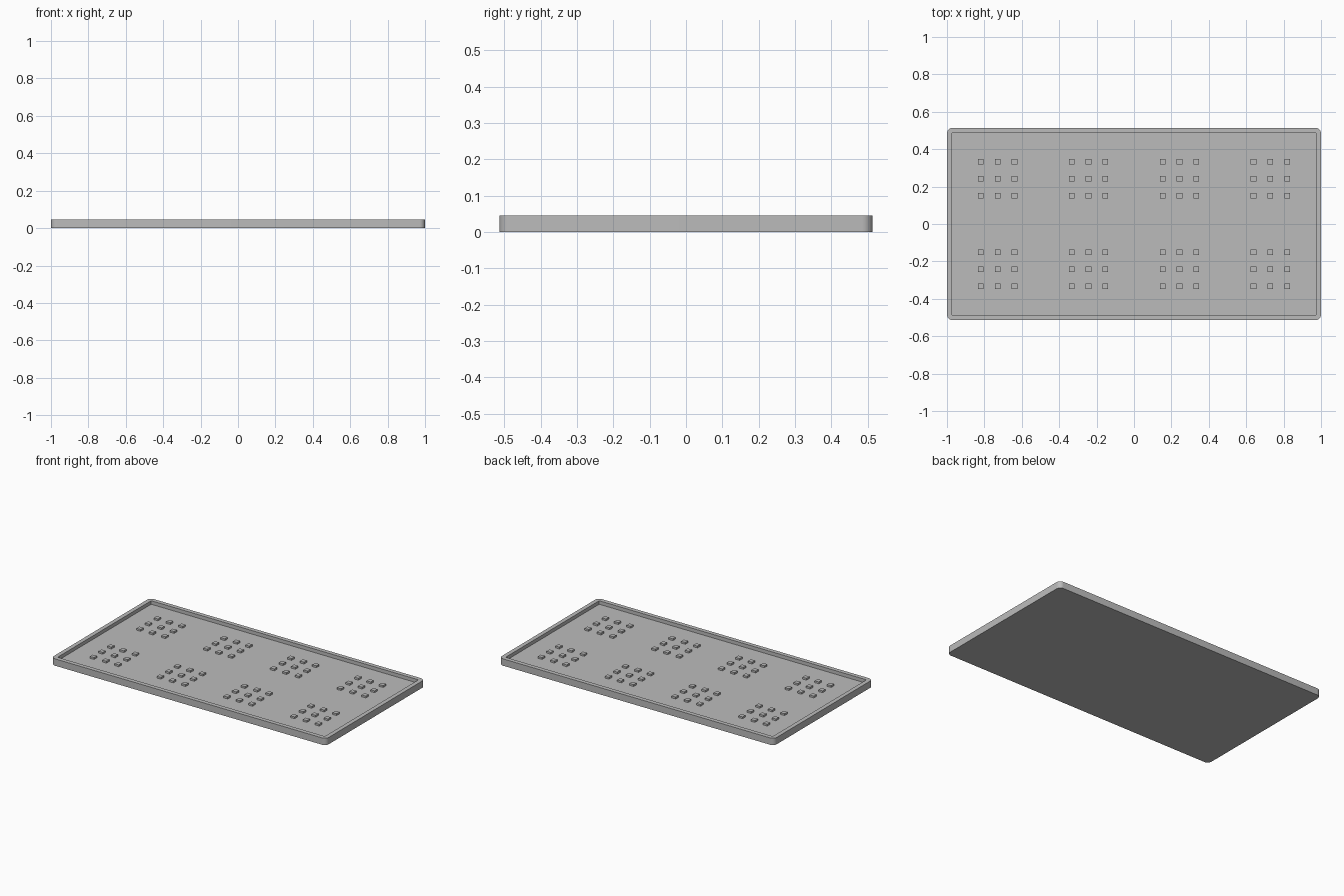
import bpy, bmesh, math

cube = bpy.data.objects.get("Cube")
if cube:
    bpy.data.objects.remove(cube, do_unlink=True)

HALF_X, HALF_Y, HEIGHT, FLOOR = 1.0, 0.514, 0.045, 0.022
RIM, RADIUS, CORNER_STEPS = 0.028, 0.03, 8
STUD, STUD_HEIGHT, STUD_GAP = 0.03, 0.012, 0.09

grey = bpy.data.materials.new("plain grey")
grey.use_nodes = True
grey.diffuse_color = (0.5, 0.5, 0.5, 1)
grey.node_tree.nodes["Principled BSDF"].inputs["Base Color"].default_value = grey.diffuse_color


def finish(bm, name):
    bmesh.ops.recalc_face_normals(bm, faces=bm.faces)
    mesh = bpy.data.meshes.new(name)
    bm.to_mesh(mesh)
    bm.free()
    mesh.materials.append(grey)
    obj = bpy.data.objects.new(name, mesh)
    bpy.context.collection.objects.link(obj)
    return obj


def ring(bm, points, z):
    return [bm.verts.new((x, y, z)) for x, y in points]


def walls(bm, low, high):
    for i in range(len(low)):
        j = (i + 1) % len(low)
        bm.faces.new((low[i], low[j], high[j], high[i]))


def loop_edges(bm, verts):
    return [bm.edges.get((verts[i - 1], verts[i])) for i in range(len(verts))]


# Outlines: rounded outside, square inside
signs = [(1, 1), (-1, 1), (-1, -1), (1, -1)]
outer = []
for quarter, (sx, sy) in enumerate(signs):
    for k in range(CORNER_STEPS + 1):
        a = (quarter + k / CORNER_STEPS) * math.pi / 2
        outer.append((sx * (HALF_X - RADIUS) + RADIUS * math.cos(a),
                      sy * (HALF_Y - RADIUS) + RADIUS * math.sin(a)))
inner = [(sx * (HALF_X - RIM), sy * (HALF_Y - RIM)) for sx, sy in signs]

# Tray with raised rim and recessed floor
bm = bmesh.new()
base, top = ring(bm, outer, 0), ring(bm, outer, HEIGHT)
floor, lip = ring(bm, inner, FLOOR), ring(bm, inner, HEIGHT)
walls(bm, base, top)
walls(bm, floor, lip)
bm.faces.new(base)
bm.faces.new(floor)
bmesh.ops.triangle_fill(bm, edges=loop_edges(bm, top) + loop_edges(bm, lip),
                        use_beauty=True, normal=(0, 0, 1))
tray = finish(bm, "tray")
bpy.ops.object.select_all(action='DESELECT')
tray.select_set(True)
bpy.context.view_layer.objects.active = tray
bpy.ops.object.shade_smooth_by_angle(angle=math.radians(30))

# Eight clusters of nine square studs
for row, cy in enumerate((-0.242, 0.242)):
    for col in range(4):
        cx = (col - 1.5) * 0.486
        bm = bmesh.new()
        for i in (-1, 0, 1):
            for j in (-1, 0, 1):
                cubelet = bmesh.ops.create_cube(bm, size=1)["verts"]
                bmesh.ops.scale(bm, verts=cubelet, vec=(STUD, STUD, STUD_HEIGHT))
                bmesh.ops.translate(bm, verts=cubelet, vec=(
                    cx + i * STUD_GAP, cy + j * STUD_GAP, FLOOR + STUD_HEIGHT / 2))
        finish(bm, f"stud_cluster_{('front', 'back')[row]}_{col + 1}")
